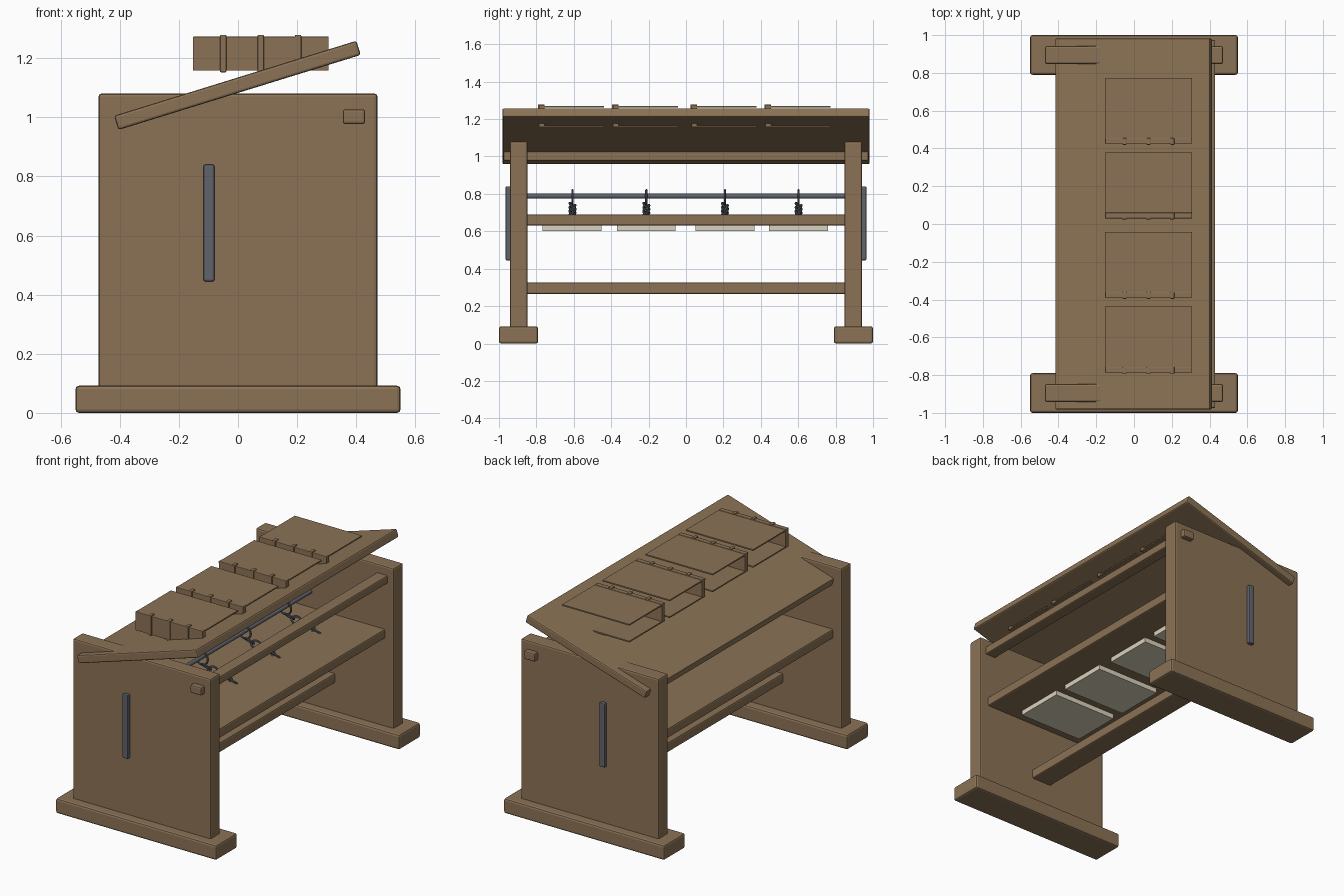
import bpy, math
from mathutils import Vector

cube = bpy.data.objects.get("Cube")
if cube:
    bpy.data.objects.remove(cube, do_unlink=True)


def material(name, rgb):
    m = bpy.data.materials.new(name)
    m.use_nodes = True
    m.diffuse_color = (*rgb, 1)
    m.node_tree.nodes["Principled BSDF"].inputs["Base Color"].default_value = (*rgb, 1)
    return m


WOOD = material("brown wood", (0.26, 0.17, 0.092))
IRON = material("grey iron", (0.115, 0.127, 0.15))
PAPER = material("cream paper", (0.70, 0.645, 0.51))


def box(name, x, y, z, mat, bevel=0.0, tilt=0.0):
    """Box from its (min, max) range on each axis, tilted about its own y axis."""
    bpy.ops.mesh.primitive_cube_add(size=1, location=[sum(r) / 2 for r in (x, y, z)])
    ob = bpy.context.object
    ob.name = name
    ob.scale = [r[1] - r[0] for r in (x, y, z)]
    bpy.ops.object.transform_apply(location=False, rotation=False, scale=True)
    ob.rotation_euler.y = tilt
    ob.data.materials.append(mat)
    if bevel:
        mod = ob.modifiers.new("soft edges", "BEVEL")
        mod.width = bevel
        mod.segments = 2
    return ob


def link(name, centre, rotation, radius, thick, stretch=1.0):
    """One chain link, stretched along its local x axis."""
    bpy.ops.mesh.primitive_torus_add(
        location=centre, rotation=rotation, major_radius=radius, minor_radius=thick,
        major_segments=20, minor_segments=8)
    ob = bpy.context.object
    ob.name = name
    ob.scale.x = stretch
    ob.data.materials.append(IRON)
    bpy.ops.object.shade_smooth_by_angle()


# End frames: foot, panel and iron strap at each end
for side, s in (("front", -1), ("back", 1)):
    def span(a, b):
        return tuple(sorted((s * a, s * b)))
    box(side + "_foot", (-0.55, 0.55), span(0.79, 1.0), (0, 0.092), WOOD, 0.012)
    box(side + "_panel", (-0.472, 0.472), span(0.847, 0.942), (0.05, 1.08), WOOD, 0.01)
    box(side + "_strap", (-0.117, -0.08), span(0.935, 0.965), (0.445, 0.84), IRON, 0.006)

# Sloping desk, shelf and rails
box("desk_top", (-0.431, 0.427), (-0.982, 0.982), (1.083, 1.133), WOOD, 0.008,
    tilt=-math.radians(17.2))
box("desk_rail", (0.355, 0.43), (-0.975, 0.975), (0.977, 1.027), WOOD, 0.008)
box("shelf", (-0.412, 0.412), (-0.86, 0.86), (0.632, 0.69), WOOD, 0.008)
box("stretcher", (-0.07, 0.07), (-0.86, 0.86), (0.265, 0.325), WOOD, 0.008)

# Iron rod
ROD_X, ROD_Z = -0.098, 0.788
bpy.ops.mesh.primitive_cylinder_add(vertices=16, radius=0.013, depth=1.9,
                                    location=(ROD_X, 0, ROD_Z),
                                    rotation=(math.pi / 2, 0, 0))
rod = bpy.context.object
rod.name = "chain_rod"
rod.data.materials.append(IRON)
bpy.ops.object.shade_smooth_by_angle()

# Chained books: covers and spine on the desk, page block in the shelf
for n, y in enumerate((-0.786, -0.39, 0.03, 0.425), 1):
    tag = f"book_{n}_"
    width = (-0.153, 0.307)
    box(tag + "top_cover", width, (y, y + 0.348), (1.262, 1.27), WOOD)
    box(tag + "bottom_cover", width, (y, y + 0.348), (1.158, 1.166), WOOD)
    box(tag + "spine", width, (y, y + 0.03), (1.158, 1.273), WOOD, 0.003)
    for x in (-0.05, 0.077, 0.203):
        box(tag + "spine_band", (x - 0.011, x + 0.011), (y - 0.006, y + 0.03),
            (1.152, 1.279), WOOD, 0.004)
    box(tag + "pages", (-0.22, 0.22), (y + 0.02, y + 0.335), (0.602, 0.688), PAPER)

# Chains: a ring on the rod, then links drooping down to the shelf
start, end = Vector((ROD_X + 0.03, 0, 0.735)), Vector((0.115, 0, 0.69))
LINKS = 5
slope = math.atan2(start.z - end.z, end.x - start.x)
for n, y in enumerate((-0.607, -0.212, 0.208, 0.602), 1):
    link(f"chain_{n}_ring", (ROD_X, y, 0.78), (math.pi / 2, 0, 0), 0.04, 0.006)
    for i in range(LINKS):
        p = start.lerp(end, i / (LINKS - 1))
        p.y = y
        roll = math.pi / 4 if i % 2 else -math.pi / 4
        link(f"chain_{n}_link", p, (roll, slope, 0), 0.022, 0.006, 1.35)
